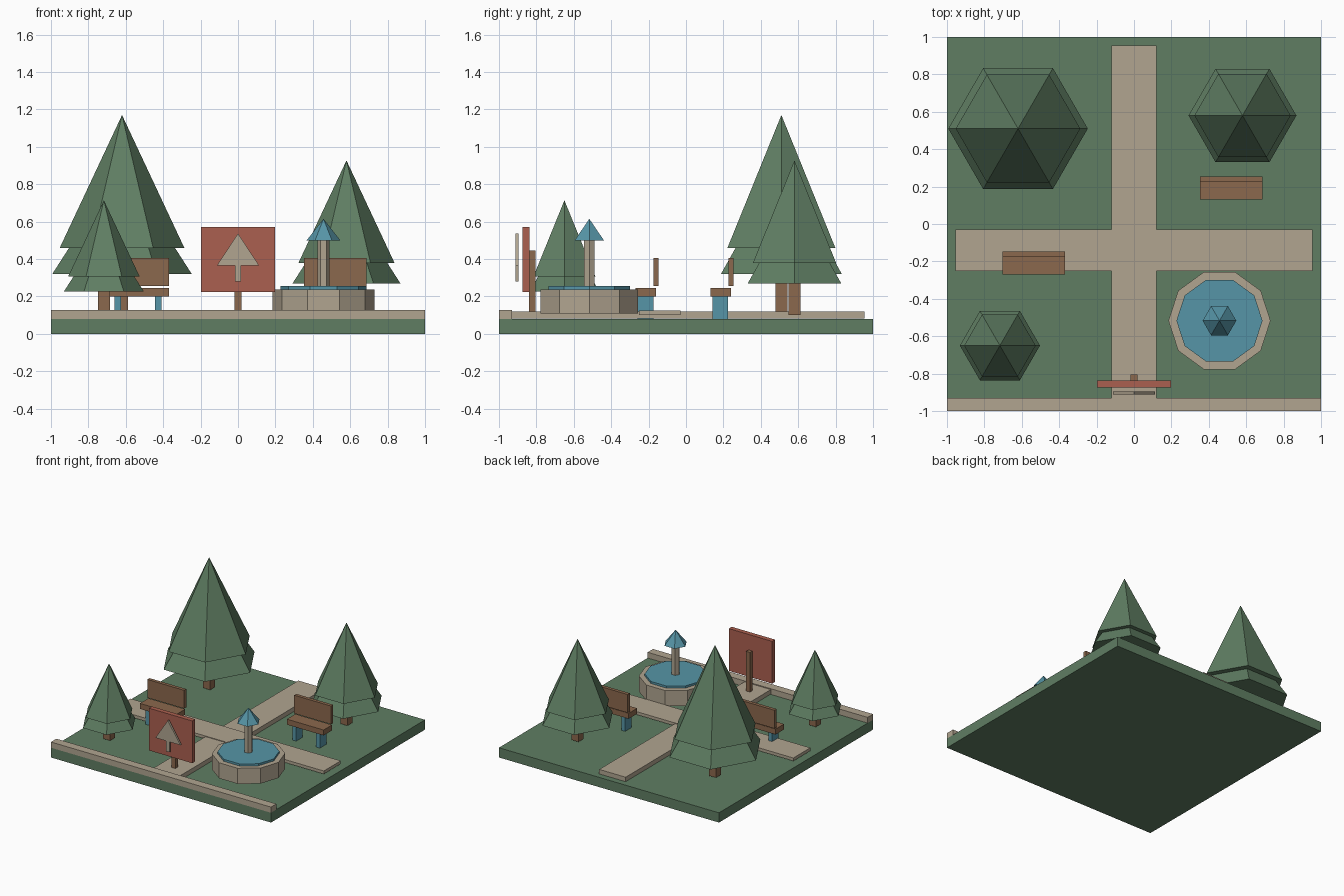
import bpy
import bmesh
from mathutils import Matrix, Vector

default = bpy.data.objects.get("Cube")
if default:
    bpy.data.objects.remove(default, do_unlink=True)


def make_material(name, rgb):
    mat = bpy.data.materials.new(name)
    mat.use_nodes = True
    mat.diffuse_color = (*rgb, 1)
    mat.node_tree.nodes["Principled BSDF"].inputs["Base Color"].default_value = (*rgb, 1)
    return mat


GREEN = make_material("leaf green", (0.115, 0.208, 0.124))
STONE = make_material("pale stone", (0.44, 0.375, 0.28))
WOOD = make_material("brown wood", (0.26, 0.14, 0.075))
BLUE = make_material("water blue", (0.093, 0.30, 0.385))
RED = make_material("brick red", (0.41, 0.117, 0.08))


def finish(name, bm, mat):
    bmesh.ops.recalc_face_normals(bm, faces=bm.faces)
    mesh = bpy.data.meshes.new(name)
    bm.to_mesh(mesh)
    bm.free()
    mesh.materials.append(mat)
    obj = bpy.data.objects.new(name, mesh)
    bpy.context.collection.objects.link(obj)
    return obj


def box(name, mat, xs, ys, zs):
    """Box between the given limits on each axis."""
    low, high = Vector((xs[0], ys[0], zs[0])), Vector((xs[1], ys[1], zs[1]))
    bm = bmesh.new()
    bmesh.ops.create_cube(bm, size=1)
    bmesh.ops.scale(bm, vec=high - low, verts=bm.verts)
    bmesh.ops.translate(bm, vec=(low + high) / 2, verts=bm.verts)
    return finish(name, bm, mat)


def tapered(name, mat, sides, centre, zs, r_bottom, r_top):
    """Prism or cone with corners on the x axis."""
    bm = bmesh.new()
    bmesh.ops.create_cone(bm, cap_ends=True, segments=sides, radius1=r_bottom,
                          radius2=r_top, depth=zs[1] - zs[0])
    # Turn until a corner lies on +x
    corner = max(bm.verts, key=lambda v: v.co.xy.length).co
    turn = Vector((1, 0)).angle_signed(corner.xy)
    bmesh.ops.rotate(bm, verts=bm.verts, matrix=Matrix.Rotation(turn, 3, "Z"))
    bmesh.ops.translate(bm, vec=(*centre, sum(zs) / 2), verts=bm.verts)
    return finish(name, bm, mat)


# Ground, kerb and crossing paths
box("ground", GREEN, (-1, 1), (-1, 1), (0, 0.08))
box("kerb", STONE, (-1, 1), (-1, -0.93), (0.08, 0.127))
box("long_path", STONE, (-0.12, 0.12), (-0.95, 0.955), (0.083, 0.12))
box("cross_path", STONE, (-0.955, 0.955), (-0.25, -0.03), (0.10, 0.125))


# Trees: one design at three sizes
def tree(name, x, y, s):
    foot = 0.10
    box(name + "_trunk", WOOD, (x - 0.032, x + 0.032), (y - 0.032, y + 0.032),
        (foot, foot + 0.25 * s))
    tapered(name + "_lower_branches", GREEN, 6, (x, y),
            (foot + 0.22 * s, foot + 0.80 * s), 0.373 * s, 0)
    tapered(name + "_upper_branches", GREEN, 6, (x, y),
            (foot + 0.36 * s, foot + 1.07 * s), 0.333 * s, 0)


tree("large_tree", -0.62, 0.51, 1)
tree("medium_tree", 0.58, 0.58, 0.773)
tree("small_tree", -0.717, -0.65, 0.574)


# Benches
def bench(name, x, y):
    half = 0.167
    box(name + "_seat", WOOD, (x - half, x + half), (y - 0.06, y + 0.05), (0.20, 0.245))
    box(name + "_back", WOOD, (x - half, x + half), (y + 0.036, y + 0.064), (0.255, 0.405))
    for side, label in ((-1, "right"), (1, "left")):
        cx = x + side * 0.108
        box(f"{name}_{label}_leg", BLUE, (cx - 0.017, cx + 0.017),
            (y - 0.048, y + 0.035), (0.08, 0.20))


bench("back_bench", 0.52, 0.19)
bench("front_bench", -0.535, -0.21)

# Fountain
fountain = (0.457, -0.517)
tapered("fountain_basin", STONE, 10, fountain, (0.11, 0.238), 0.273, 0.273)
tapered("fountain_water", BLUE, 10, fountain, (0.225, 0.255), 0.23, 0.23)
tapered("fountain_column", STONE, 6, fountain, (0.24, 0.51), 0.033, 0.033)
tapered("fountain_cap", BLUE, 6, fountain, (0.50, 0.615), 0.09, 0)

# Sign with a raised tree emblem
box("sign_post", WOOD, (-0.018, 0.018), (-0.84, -0.805), (0.10, 0.445))
box("sign_panel", RED, (-0.197, 0.197), (-0.875, -0.837), (0.225, 0.572))
box("emblem_stem", STONE, (-0.015, 0.015), (-0.911, -0.895), (0.28, 0.365))
bm = bmesh.new()
outline = [(-0.113, 0.365), (0.113, 0.365), (0, 0.537)]
face = bm.faces.new([bm.verts.new((x, -0.911, z)) for x, z in outline])
extruded = bmesh.ops.extrude_face_region(bm, geom=[face], use_keep_orig=True)
bmesh.ops.translate(bm, vec=(0, 0.016, 0),
                    verts=[g for g in extruded["geom"] if isinstance(g, bmesh.types.BMVert)])
finish("emblem_crown", bm, STONE)
